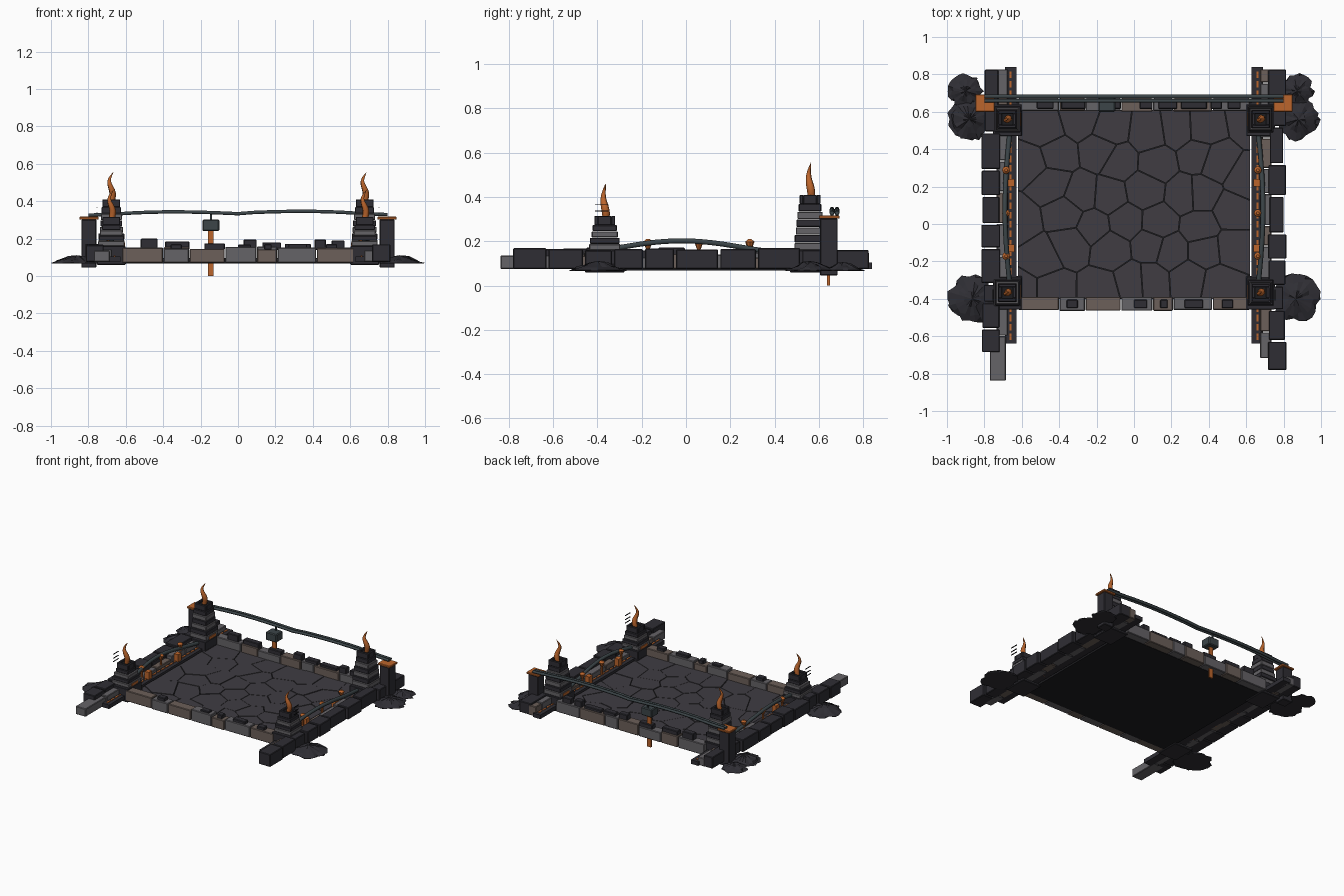
import bpy, bmesh, math, random
from mathutils import Vector, Matrix

if "Cube" in bpy.data.objects:
    bpy.data.objects.remove(bpy.data.objects["Cube"])

random.seed(4)


def mat(name, r, g, b):
    m = bpy.data.materials.new(name)
    m.diffuse_color = (r, g, b, 1)
    m.use_nodes = True
    m.node_tree.nodes["Principled BSDF"].inputs["Base Color"].default_value = m.diffuse_color
    return m


DARK = mat("dark_stone", .028, .027, .034)
GREY = mat("grey_stone", .13, .125, .135)
BROWN = mat("brown_stone", .15, .115, .1)
FLOOR = mat("floor_stone", .05, .046, .055)
BLACK = mat("soot", .012, .012, .014)
ORANGE = mat("ember_orange", .5, .13, .025)
STEEL = mat("steel", .045, .06, .066)


def finish(name, bm, m):
    bmesh.ops.recalc_face_normals(bm, faces=bm.faces[:])
    me = bpy.data.meshes.new(name)
    bm.to_mesh(me)
    bm.free()
    me.materials.append(m)
    ob = bpy.data.objects.new(name, me)
    bpy.context.collection.objects.link(ob)
    return ob


def boxes(name, items, m, bevel=0.0):
    """items: (x0, x1, y0, y1, z0, z1), all in one object"""
    bm = bmesh.new()
    for x0, x1, y0, y1, z0, z1 in items:
        mx = Matrix.Translation(((x0 + x1) / 2, (y0 + y1) / 2, (z0 + z1) / 2))
        mx = mx @ Matrix.Diagonal((abs(x1 - x0), abs(y1 - y0), abs(z1 - z0), 1))
        bmesh.ops.create_cube(bm, size=1, matrix=mx)
    ob = finish(name, bm, m)
    if bevel:
        mod = ob.modifiers.new("bevel", 'BEVEL')
        mod.width, mod.segments = bevel, 1
    return ob


def tube(name, pts, radius, m, radii=None, res=1):
    cu = bpy.data.curves.new(name, 'CURVE')
    cu.dimensions, cu.bevel_depth, cu.bevel_resolution = '3D', radius, res
    cu.use_fill_caps = True
    sp = cu.splines.new('POLY')
    sp.points.add(len(pts) - 1)
    for i, p in enumerate(pts):
        sp.points[i].co = (*p, 1)
        sp.points[i].radius = radii[i] if radii else 1
    cu.materials.append(m)
    ob = bpy.data.objects.new(name, cu)
    bpy.context.collection.objects.link(ob)
    return ob


# floor: bed slab plus flagstones cut as cells around jittered seeds
X0, X1, Y0, Y1 = -.62, .62, -.4, .61
boxes("floor_bed", [(X0, X1, Y0, Y1, .068, .082)], BLACK)
seeds = [Vector((X0 + (i + .5 + .5 * (j % 2) - .25 + random.uniform(-.3, .3)) * (X1 - X0) / 7,
                 Y0 + (j + .5 + random.uniform(-.3, .3)) * (Y1 - Y0) / 6, 0))
         for i in range(7) for j in range(6)]
slabs = bmesh.new()
for s in seeds:
    bm = bmesh.new()
    bm.faces.new([bm.verts.new((x, y, .08)) for x, y in ((X0, Y0), (X1, Y0), (X1, Y1), (X0, Y1))])
    for o in seeds:
        if o is not s and (o - s).length < .7:
            n = (o - s).normalized()
            bmesh.ops.bisect_plane(bm, geom=bm.verts[:] + bm.edges[:] + bm.faces[:],
                                   plane_co=(o + s) / 2 - n * .002, plane_no=n, clear_outer=True)
    ex = bmesh.ops.extrude_face_region(bm, geom=bm.faces[:])
    bmesh.ops.translate(bm, vec=(0, 0, random.uniform(.012, .017)),
                        verts=[v for v in ex["geom"] if isinstance(v, bmesh.types.BMVert)])
    tmp = bpy.data.meshes.new("tmp")
    bm.to_mesh(tmp)
    bm.free()
    slabs.from_mesh(tmp)
    bpy.data.meshes.remove(tmp)
finish("flagstones", slabs, FLOOR)

# front and back walls with loose cap blocks
edges = [-.62, -.40, -.26, -.07, .10, .21, .42, .62]
for label, ya, yb, shift in (("front", -.465, -.39, 0), ("back", .6, .67, 1)):
    groups = {0: [], 1: []}
    for i, (a, b) in enumerate(zip(edges, edges[1:])):
        groups[(i + shift) % 2].append((a + .002, b - .002, ya + random.uniform(0, .006), yb,
                                        .07, random.uniform(.142, .158)))
    boxes(label + "_wall_brown", groups[0], BROWN, .004)
    boxes(label + "_wall_grey", groups[1], GREY, .004)
boxes("front_caps", [(a, b, -.45, -.405, .14, z) for a, b, z in
                     ((-.36, -.30, .17), (0, .07, .168), (.14, .18, .17), (.27, .37, .172), (.47, .53, .17))],
      DARK, .004)
boxes("back_caps", [(a, b, .615, .66, .14, z) for a, b, z in
                    ((-.52, -.43, .2), (-.39, -.26, .185), (-.18, -.07, .175), (.03, .1, .195),
                     (.13, .23, .18), (.25, .39, .172), (.41, .47, .195), (.5, .57, .19))], DARK, .004)

# side walls: dark outer blocks, paler inner course, low rail with ember inlay
cuts = {-1: [-.69, -.56, -.42, -.32, -.13, 0, .15, .29, .49, .83],
        1: [-.785, -.625, -.46, -.33, -.19, -.05, .15, .32, .52, .83]}
for s, side in ((-1, "left"), (1, "right")):
    outer, pale, brown = [], [], []
    for a, b in zip(cuts[s], cuts[s][1:]):
        w = random.uniform(-.008, .012)
        outer.append((s * (.722 - w / 2), s * (.805 + w), a + .005, b - .005, .075, random.uniform(.158, .172)))
    y, i = (-.60 if s < 0 else -.72), 0
    while y < .82:
        l = min(random.uniform(.1, .18), .83 - y)
        (brown if i % 3 == 1 else pale).append((s * .675, s * .735, y + .003, y + l - .003,
                                                .075, random.uniform(.125, .155)))
        y, i = y + l, i + 1
    if s < 0:
        pale.append((-.77, -.685, -.838, -.6, .075, .135))
    boxes(side + "_wall_outer", outer, DARK, .004)
    boxes(side + "_wall_inner_grey", pale, GREY, .004)
    boxes(side + "_wall_inner_brown", brown, BROWN, .004)
    boxes(side + "_rail", [(s * .628, s * .69, -.64, .84, .075, .105)], DARK)
    boxes(side + "_rail_embers", [(s * .655, s * .665, -.62 + k * .05, -.585 + k * .05, .1, .109)
                                  for k in range(29)], ORANGE)
    boxes(side + "_ember_plates", [(s * .64, s * .675, y, y + .04, .1, .16) for y in (.2, -.15)], ORANGE)
    # sagging side cable
    pts = []
    for k in range(19):
        t = k / 18
        y = -.32 + .8 * t
        z = .168 + .034 * math.sin(math.pi * (y + .32) / .6) if y < .28 else .168 - .15 * (y - .28)
        pts.append((s * (.665 + .025 * math.sin(math.pi * t)), y, z))
    tube(side + "_cable", pts, .013, STEEL)
    # studs
    bm = bmesh.new()
    for y in (-.172, .058, .288):
        x = .684 if s < 0 else .662
        for r1, r2, h, z in ((.008, .021, .035, .18), (.021, .008, .012, .2035)):
            bmesh.ops.create_cone(bm, cap_ends=True, segments=8, radius1=r1, radius2=r2, depth=h,
                                  matrix=Matrix.Translation((s * x, y, z)))
        bmesh.ops.create_cone(bm, cap_ends=True, segments=8, radius1=.008, radius2=.008, depth=.09,
                              matrix=Matrix.Translation((s * x, y, .12)))
    finish(side + "_studs", bm, ORANGE)


# corner towers: stacked tapering courses, fire bowl and flame
def tower(name, s, cy, top, tiers):
    cx = s * .677
    lists = {0: [], 1: []}
    h = (top - .04 - .16) / tiers
    for k in range(tiers):
        w = .071 - .018 * k / (tiers - 1) + random.uniform(-.003, .003)
        lists[(k + 1) % 2].append((cx - w, cx + w, cy - w, cy + w, .16 + k * h, .16 + (k + 1) * h - .002))
    lists[0] += [(cx - .076, cx + .076, cy - .09, cy + .08, .06, .16)]
    lists[0] += [(cx - .047, cx + .047, cy + e * .047, cy + e * .03, top - .042, top) for e in (-1, 1)]
    lists[0] += [(cx + e * .047, cx + e * .03, cy - .03, cy + .03, top - .042, top) for e in (-1, 1)]
    boxes(name + "_dark_courses", lists[0], DARK, .003)
    boxes(name + "_grey_courses", lists[1], GREY, .003)
    boxes(name + "_fire_bed", [(cx - .031, cx + .031, cy - .031, cy + .031, top - .045, top - .012)], BLACK)
    boxes(name + "_ember_door", [(s * .604, s * .612, cy - .035, cy + .04, .09, .18)], ORANGE)
    pts, rad = [], []
    for k in range(11):
        t = k / 10
        pts.append((cx + .011 * math.sin(t * 7) * (.4 + t), cy + .006 * math.sin(t * 6 + 1), top - .015 + .16 * t))
        rad.append((.75 + .5 * math.sin(min(t * 3.5, math.pi / 2))) * (1 - t) ** .8 + .03)
    tube(name + "_flame", pts, .02, ORANGE, rad)


for s, side in ((-1, "left"), (1, "right")):
    tower("back_%s_tower" % side, s, .56, .41, 6)
    tower("front_%s_tower" % side, s, -.367, .315, 4)
    boxes("front_%s_tower_slivers" % side, [(s * .75, s * .756, -.41, -.35, z, z + .004)
                                            for z in (.31, .335, .365)], BLACK)
    # back posts with ember caps
    boxes("back_%s_post" % side, [(s * .757, s * .838, .605, .685, .045, .302)], DARK, .004)
    boxes("back_%s_post_cap" % side, [(s * .745, s * .848, .6, .693, .302, .317)], ORANGE, .003)

# twin cables across the back
for n, y in enumerate((.659, .682)):
    pts = [(-.8 + .08 * k, y, .333 + .01 * abs(math.sin((k - 10) / 10 * math.pi * 1.15))
            + (.003 if k > 10 else 0) - .012 * abs((k - 10) / 10) ** 6) for k in range(21)]
    tube("back_cable_%d" % n, pts, .0105, STEEL)

# hanging hammer
boxes("hammer_head", [(-.19, -.1, .6, .68, .24, .302)], STEEL, .006)
boxes("hammer_hanger", [(-.15, -.14, .655, .665, .3, .335)], STEEL)
boxes("hammer_handle", [(-.161, -.13, .637, .65, 0, .24)], ORANGE)


# rubble mounds at the corners
def mound(bm, cx, cy, r, h):
    n, z0, rings = 22, .066, []
    for f, zz in ((1, 0), (1, .1), (.72, .42), (.35, .8)):
        ring = []
        for i in range(n):
            a = 2 * math.pi * i / n
            rr = r * f * random.uniform(.8, 1.1)
            x = max(-.998, min(.998, cx + rr * math.cos(a)))
            z = z0 + h * zz * random.uniform(.7, 1.15)
            ring.append(bm.verts.new((x, cy + rr * math.sin(a), z)))
        rings.append(ring)
    peak = bm.verts.new((cx, cy, z0 + h))
    bm.faces.new(rings[0])
    for i in range(n):
        j = (i + 1) % n
        for a, b in zip(rings, rings[1:]):
            bm.faces.new((a[i], a[j], b[j], b[i]))
        bm.faces.new((rings[-1][i], rings[-1][j], peak))


for s, side in ((-1, "left"), (1, "right")):
    bm = bmesh.new()
    mound(bm, s * .865, -.4, .128, .045)
    finish("front_%s_rubble" % side, bm, DARK)
    bm = bmesh.new()
    mound(bm, s * .88, .56, .112, .045)
    mound(bm, s * (.9 if s < 0 else .87), .71, .09, .04)
    finish("back_%s_rubble" % side, bm, DARK)
    # low footing slabs under the towers
    boxes(side + "_footings", [(s * .6, s * .755, cy - .09, cy + .09, .06, .1) for cy in (-.367, .56)], DARK, .004)
